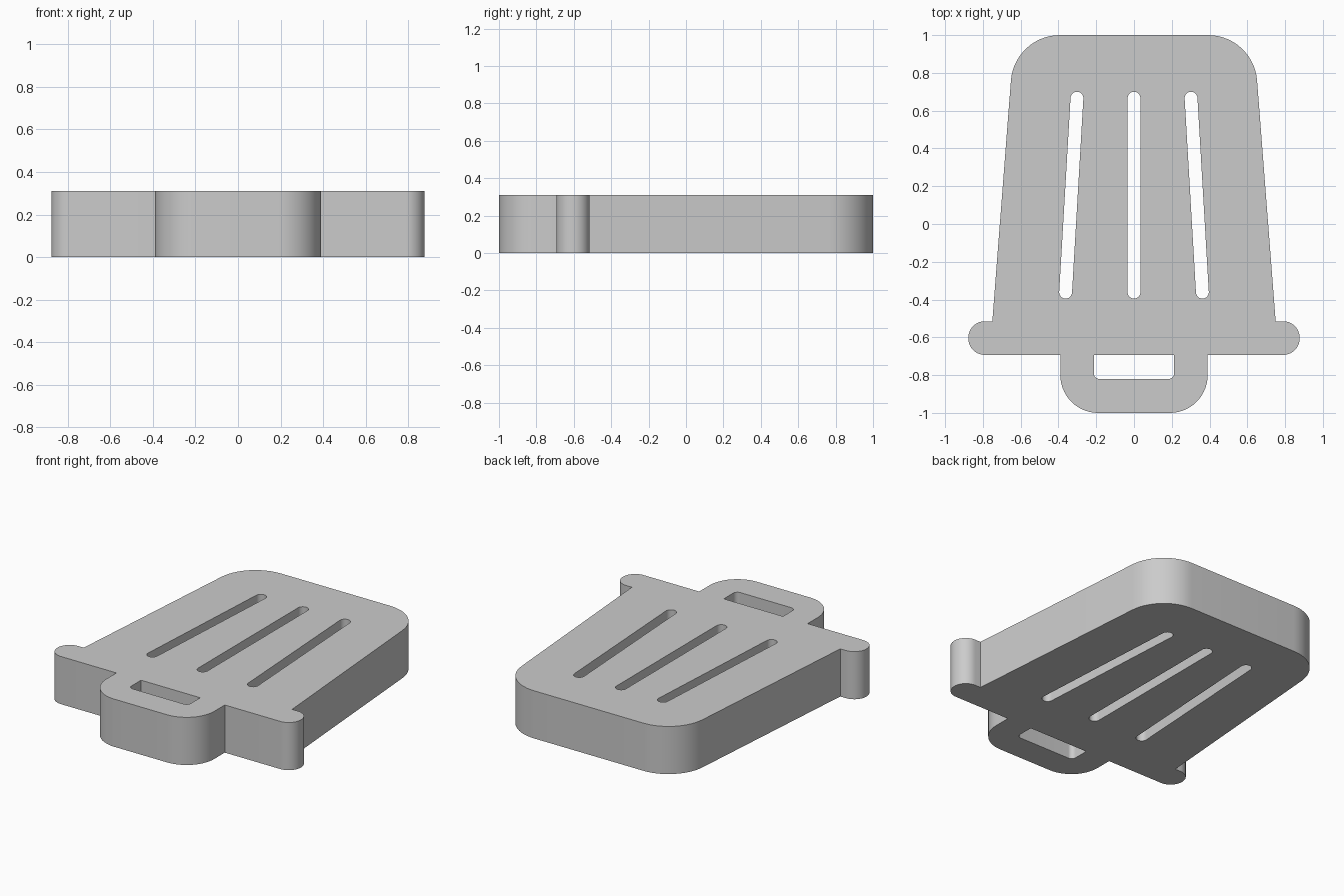
import bpy, bmesh, math
from mathutils import Vector

cube = bpy.data.objects.get("Cube")
if cube:
    bpy.data.objects.remove(cube, do_unlink=True)

HEIGHT = 0.31


def rounded(corners, steps=14):
    """Closed loop of points from (x, y, radius) corners."""
    loop = []
    n = len(corners)
    for i, (x, y, r) in enumerate(corners):
        p = Vector((x, y))
        if r == 0:
            loop.append(p)
            continue
        a = (Vector(corners[i - 1][:2]) - p).normalized()
        b = (Vector(corners[(i + 1) % n][:2]) - p).normalized()
        half = a.angle(b) / 2
        centre = p + (a + b).normalized() * r / math.sin(half)
        start = p + a * r / math.tan(half) - centre
        end = p + b * r / math.tan(half) - centre
        for k in range(steps + 1):
            t = k / steps
            turn = math.pi - 2 * half
            v = (start * math.sin((1 - t) * turn) + end * math.sin(t * turn)) / math.sin(turn)
            loop.append(centre + v)
    return loop


def mirrored(half):
    return half + [(-x, y, r) for x, y, r in reversed(half)]


def slot(top_x, bottom_x, top=0.70, bottom=-0.395, w=0.034):
    """Long slot with round ends, leaning from bottom_x to top_x."""
    lo, hi = Vector((bottom_x, bottom + w)), Vector((top_x, top - w))
    lean = math.atan2(hi.y - lo.y, hi.x - lo.x)
    loop = []
    for centre, first in ((hi, lean - math.pi / 2), (lo, lean + math.pi / 2)):
        for k in range(17):
            a = first + math.pi * k / 16
            loop.append(centre + w * Vector((math.cos(a), math.sin(a))))
    return loop


# Outline: grip, crossbar with round ends, tapering blade
outline = mirrored([(0.39, -1, 0.2), (0.39, -0.693, 0), (0.877, -0.693, 0.087),
                    (0.877, -0.515, 0.087), (0.75, -0.515, 0), (0.633, 1, 0.26)])
# Opening in the grip
grip_hole = mirrored([(0.213, -0.82, 0.03), (0.213, -0.693, 0)])
loops = [rounded(outline), rounded(grip_hole),
         slot(0, 0), slot(0.302, 0.362), slot(-0.302, -0.362)]

# Filled flat profile, extruded to the full thickness
curve = bpy.data.curves.new("plate_profile", "CURVE")
curve.dimensions = "2D"
curve.fill_mode = "BOTH"
curve.extrude = HEIGHT / 2
for loop in loops:
    spline = curve.splines.new("POLY")
    spline.points.add(len(loop) - 1)
    for point, p in zip(spline.points, loop):
        point.co = (p.x, p.y, 0, 1)
    spline.use_cyclic_u = True
profile = bpy.data.objects.new("plate_profile", curve)
bpy.context.collection.objects.link(profile)
bpy.context.view_layer.update()
mesh = bpy.data.meshes.new_from_object(
    profile.evaluated_get(bpy.context.evaluated_depsgraph_get()))
bpy.data.objects.remove(profile, do_unlink=True)

# Weld caps to walls and stand the plate on the ground
bm = bmesh.new()
bm.from_mesh(mesh)
bmesh.ops.remove_doubles(bm, verts=bm.verts, dist=0.0002)
bmesh.ops.translate(bm, verts=bm.verts, vec=(0, 0, HEIGHT / 2))
bmesh.ops.recalc_face_normals(bm, faces=bm.faces)
bm.to_mesh(mesh)
bm.free()
mesh.name = "slotted_plate"

plate = bpy.data.objects.new("slotted_plate", mesh)
bpy.context.collection.objects.link(plate)

# Single grey colour
grey = bpy.data.materials.new("plain_grey")
grey.use_nodes = True
colour = (0.6, 0.6, 0.6, 1)
grey.diffuse_color = colour
grey.node_tree.nodes["Principled BSDF"].inputs["Base Color"].default_value = colour
mesh.materials.clear()
mesh.materials.append(grey)

bpy.ops.object.select_all(action="DESELECT")
plate.select_set(True)
bpy.context.view_layer.objects.active = plate
bpy.ops.object.shade_smooth_by_angle(angle=math.radians(30))
